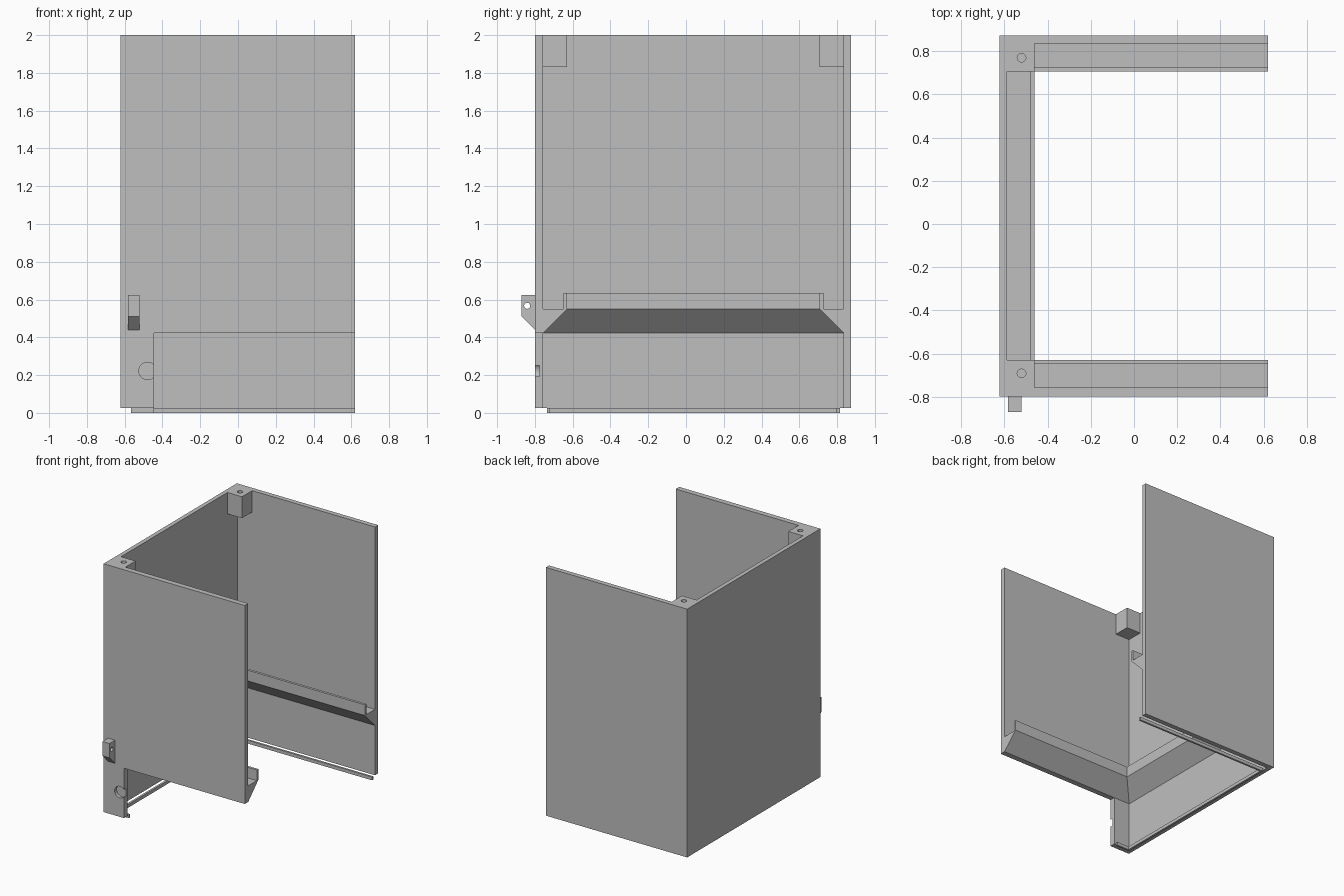
import bpy, bmesh, math
from mathutils import Matrix, Vector

if "Cube" in bpy.data.objects:
    bpy.data.objects.remove(bpy.data.objects["Cube"], do_unlink=True)

grey = bpy.data.materials.new("plain grey")
grey.use_nodes = True
COLOUR = (0.52, 0.52, 0.52, 1)
grey.diffuse_color = COLOUR
for node in grey.node_tree.nodes:
    if node.type == "BSDF_PRINCIPLED":
        node.inputs["Base Color"].default_value = COLOUR

# Main dimensions
OPEN_X = 0.62                              # open side of the housing
OUT_X, OUT_F, OUT_B = -0.622, -0.80, 0.874  # outer wall faces
IN_X, IN_F, IN_B = -0.588, -0.757, 0.835    # inner wall faces
BASE, TOP, CUT_TOP, LIP = 0.026, 2.0, 0.422, 0.128


def finish(name, bm):
    bmesh.ops.recalc_face_normals(bm, faces=bm.faces[:])
    mesh = bpy.data.meshes.new(name)
    bm.to_mesh(mesh)
    bm.free()
    mesh.materials.append(grey)
    ob = bpy.data.objects.new(name, mesh)
    bpy.context.collection.objects.link(ob)
    return ob


def prism(name, outline, axis, lo, hi):
    """Extrude an outline along x (points are y, z) or z (points are x, y)."""
    bm = bmesh.new()
    place = (lambda p, h: (h, *p)) if axis == "x" else (lambda p, h: (*p, h))
    face = bm.faces.new([bm.verts.new(place(p, lo)) for p in outline])
    move = Vector(place((0, 0), hi - lo))
    new = bmesh.ops.extrude_face_region(bm, geom=[face])["geom"]
    bmesh.ops.translate(bm, vec=move,
                        verts=[v for v in new if isinstance(v, bmesh.types.BMVert)])
    return finish(name, bm)


def box(name, x0, x1, y0, y1, z0, z1):
    return prism(name, [(x0, y0), (x1, y0), (x1, y1), (x0, y1)], "z", z0, z1)


def sweep(name, profile, front_end=OPEN_X):
    """Run a (distance from wall, height) profile round the three walls."""
    bm = bmesh.new()
    rings = []
    for i in range(4):
        ring = []
        for d, z in profile:
            x = (front_end, IN_X + d, IN_X + d, OPEN_X)[i]
            y = IN_F + d if i < 2 else IN_B - d
            ring.append(bm.verts.new((x, y, z)))
        rings.append(ring)
    n = len(profile)
    for a, b in zip(rings, rings[1:]):
        for j in range(n):
            k = (j + 1) % n
            bm.faces.new((a[j], a[k], b[k], b[j]))
    bm.faces.new(rings[0])
    bm.faces.new(rings[-1])
    return finish(name, bm)


def rod(name, centre, radius, length, axis):
    bm = bmesh.new()
    turn = {"x": Matrix.Rotation(math.pi / 2, 4, "Y"),
            "y": Matrix.Rotation(math.pi / 2, 4, "X"),
            "z": Matrix.Identity(4)}[axis]
    bmesh.ops.create_cone(bm, cap_ends=True, segments=32, radius1=radius,
                          radius2=radius, depth=length,
                          matrix=Matrix.Translation(centre) @ turn)
    return finish(name, bm)


def cut(ob, cutter):
    cutter.hide_render = True
    mod = ob.modifiers.new("cut", "BOOLEAN")
    mod.operation, mod.solver, mod.object = "DIFFERENCE", "EXACT", cutter
    bpy.context.view_layer.objects.active = ob
    bpy.ops.object.modifier_apply(modifier=mod.name)
    bpy.data.objects.remove(cutter, do_unlink=True)


# Three-sided wall shell with the front opening and shallow round recess
shell = prism("wall_shell", [
    (OPEN_X, OUT_F), (OUT_X, OUT_F), (OUT_X, OUT_B), (OPEN_X, OUT_B),
    (OPEN_X, IN_B), (IN_X, IN_B), (IN_X, IN_F), (OPEN_X, IN_F)], "z", BASE, TOP)
cut(shell, box("opening_cutter", -0.444, 0.7, -0.9, -0.7, -0.1, CUT_TOP))
cut(shell, rod("recess_cutter", (-0.479, -0.825, 0.222), 0.046, 0.1, "y"))

# Sloped inner ledge with an upright flange
FLANGE = LIP - 0.02
sweep("inner_ledge", [(0, CUT_TOP), (LIP, 0.55), (LIP, 0.635),
                      (FLANGE, 0.635), (FLANGE, 0.55), (0, 0.55)])

# Locating rail under the walls
sweep("bottom_rail", [(0.021, 0), (0.037, 0), (0.037, BASE), (0.021, BASE)],
      front_end=-0.444)

# Top corner blocks with screw holes
for side, y0, y1, hole_y in (("front", IN_F, IN_F + LIP, -0.692),
                             ("back", IN_B - LIP, IN_B, 0.77)):
    block = box(side + "_corner_block", IN_X, IN_X + LIP, y0, y1, 1.83, TOP)
    cut(block, rod("screw_cutter", (-0.521, hole_y, TOP), 0.02, 0.24, "z"))

# Small pierced bracket on the front
bracket = prism("front_bracket", [(OUT_F, 0.44), (-0.87, 0.51), (-0.87, 0.624),
                                  (OUT_F, 0.624)], "x", -0.583, -0.522)
cut(bracket, rod("pin_cutter", (-0.55, -0.841, 0.567), 0.016, 0.2, "x"))

# Smooth the round holes, keep all other edges sharp
for ob in bpy.context.view_layer.objects:
    ob.select_set(ob.type == "MESH" and grey.name in ob.data.materials)
bpy.ops.object.shade_smooth_by_angle(angle=math.radians(30))
